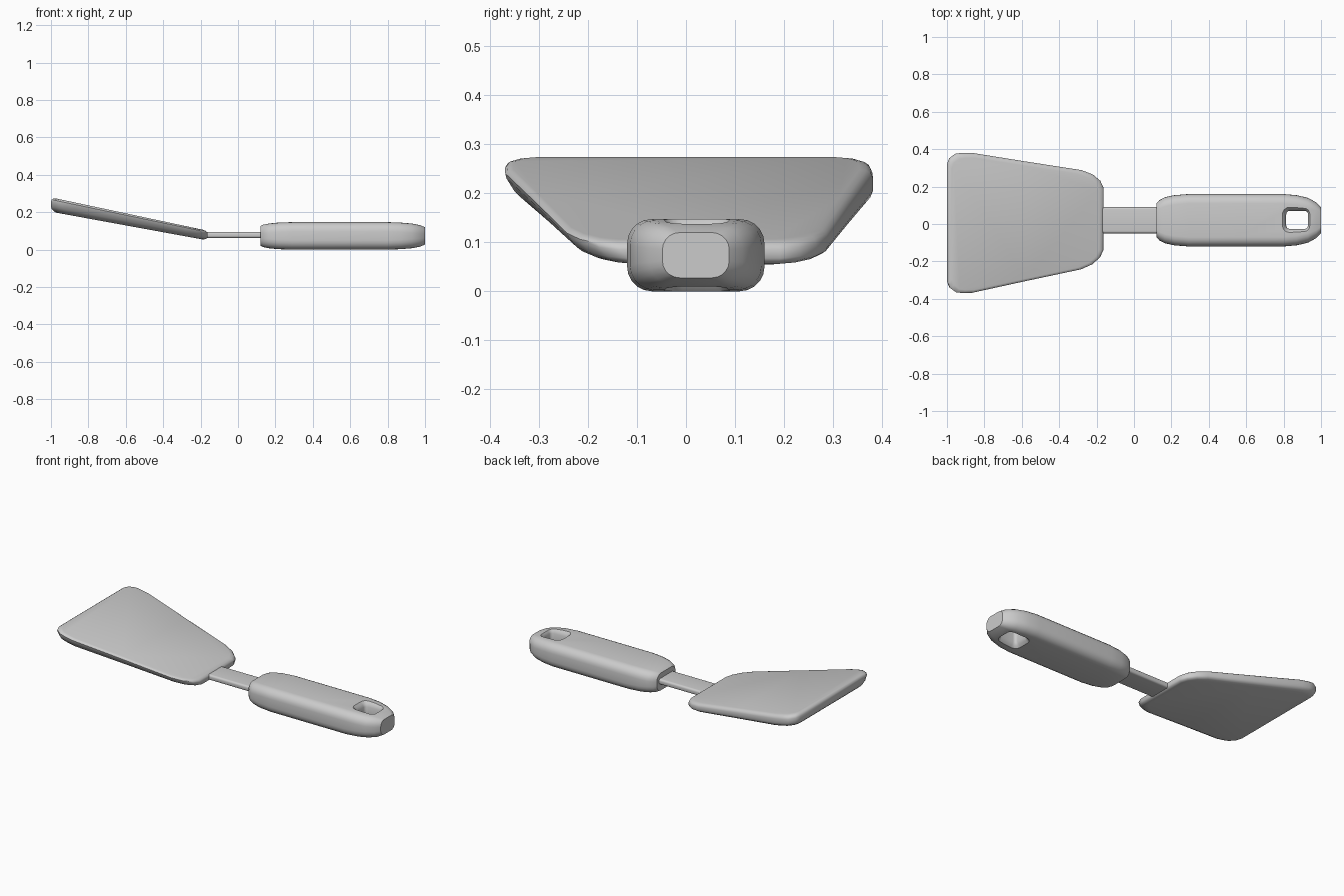
import bpy, bmesh, math

if "Cube" in bpy.data.objects:
    bpy.data.objects.remove(bpy.data.objects["Cube"])


def loft(name, rings):
    """Skin a stack of equal-length point rings and cap both ends."""
    bm = bmesh.new()
    rows = [[bm.verts.new(p) for p in r] for r in rings]
    n = len(rows[0])
    for a, b in zip(rows, rows[1:]):
        for i in range(n):
            j = (i + 1) % n
            bm.faces.new((a[i], a[j], b[j], b[i]))
    bm.faces.new(rows[0][::-1])
    bm.faces.new(rows[-1])
    bmesh.ops.recalc_face_normals(bm, faces=bm.faces)
    me = bpy.data.meshes.new(name)
    bm.to_mesh(me)
    bm.free()
    ob = bpy.data.objects.new(name, me)
    bpy.context.collection.objects.link(ob)
    return ob


def rounded_rect(hw, hh, r, steps=5):
    pts = []
    for k, (sx, sy) in enumerate(((1, 1), (-1, 1), (-1, -1), (1, -1))):
        for i in range(steps + 1):
            a = math.pi / 2 * (k + i / steps)
            pts.append((sx * (hw - r) + r * math.cos(a),
                        sy * (hh - r) + r * math.sin(a)))
    return pts


def activate(ob):
    bpy.ops.object.select_all(action='DESELECT')
    ob.select_set(True)
    bpy.context.view_layer.objects.active = ob


def smooth(ob, deg=40):
    activate(ob)
    bpy.ops.object.shade_smooth_by_angle(angle=math.radians(deg))


YC, ZC = 0.02, 0.0735

# Blade: tilted plate, thicker at the tip, underside drawn in along the -y edge
half = [(-1.0, 0.32), (-0.988, 0.352), (-0.955, 0.376), (-0.92, 0.38),
        (-0.87, 0.38), (-0.58, 0.325), (-0.28, 0.27), (-0.22, 0.245),
        (-0.18, 0.21), (-0.162, 0.17)]
outline = half + [(x, -y) for x, y in reversed(half)]
levels = [(0, .03), (.06, .016), (.18, .005), (.35, 0), (.7, 0),
          (.85, .004), (.95, .013), (1, .026)]
blade_rings = []
for t, inset in levels:
    ring = []
    for x, y in outline:
        px = -0.58 + (x + 0.58) * (1 - inset / 0.42)
        py = y * (1 - inset / 0.36) + 0.018 * max(0, x + 0.9) / 0.62
        if y < 0:
            py += 0.045 * (1 - t)
        top = 0.275 - 0.213 * (px + 0.98)
        bottom = 0.2 - 0.183 * (px + 0.985)
        ring.append((px, py, bottom + (top - bottom) * t))
    blade_rings.append(ring)
smooth(loft("blade", blade_rings))

# Neck: flat bar joining blade and handle
smooth(loft("neck", [[(x, YC + u, 0.0785 + v)
                      for u, v in rounded_rect(0.07, 0.0165, 0.012)]
                     for x in (-0.22, 0.2)]))

# Handle: rounded grip tapering at both ends
sections = [(0.12, .09, .053), (0.135, .107, .06), (0.165, .123, .066),
            (0.215, .134, .071), (0.29, .14, .0735), (0.55, .14, .0735),
            (0.80, .14, .0735), (0.87, .134, .071), (0.93, .12, .066),
            (0.975, .095, .057), (1.0, .068, .046)]
handle = loft("handle", [[(x, YC + u, ZC + v)
                          for u, v in rounded_rect(w, h, min(.05, h * .75))]
                         for x, w, h in sections])

# Hanging hole with softened rims
flare = [(-.09, .03), (-.0735, .02), (-.062, .008), (-.045, 0),
         (.045, 0), (.062, .008), (.0735, .02), (.09, .03)]
cutter = loft("hole_cutter", [[(0.872 + u, 0.022 + v, ZC + z)
                               for u, v in rounded_rect(.058 + f, .048 + f, .018 + f)]
                              for z, f in flare])
cutter.hide_render = True
mod = handle.modifiers.new("hole", 'BOOLEAN')
mod.operation = 'DIFFERENCE'
mod.solver = 'EXACT'
mod.object = cutter
activate(handle)
bpy.ops.object.modifier_apply(modifier=mod.name)
bpy.data.objects.remove(cutter)
smooth(handle)
